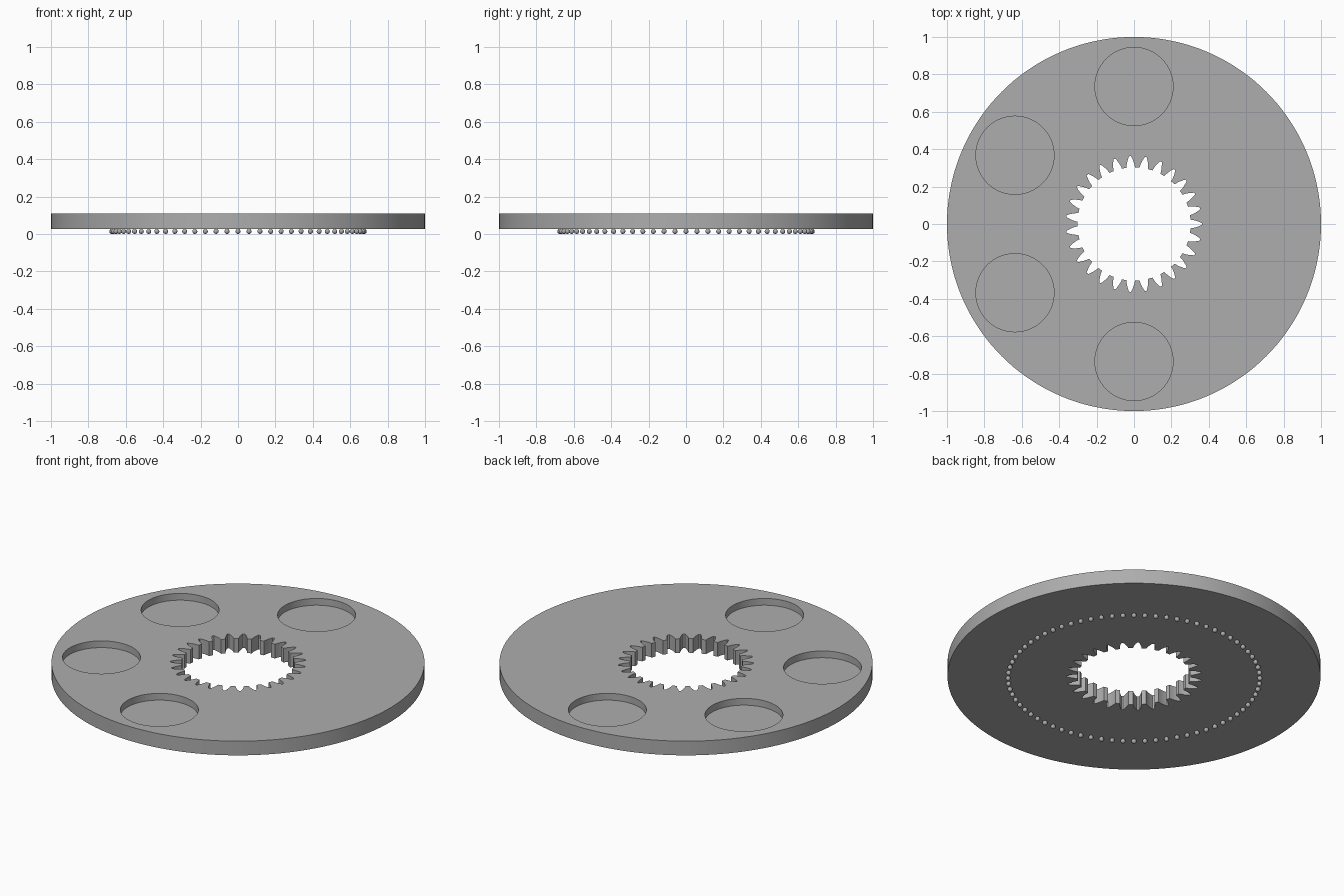
import bpy, bmesh, math
from mathutils import Matrix, Vector

old = bpy.data.objects.get("Cube")
if old:
    bpy.data.objects.remove(old, do_unlink=True)

BOTTOM, TOP = 0.026, 0.11
FLOOR = 0.07
TEETH = 27
BEADS = 72

grey = bpy.data.materials.new("plain grey")
grey.use_nodes = True
colour = (0.42, 0.42, 0.42, 1)
grey.diffuse_color = colour
grey.node_tree.nodes["Principled BSDF"].inputs["Base Color"].default_value = colour


def polar(radius, angle):
    return Vector((radius * math.cos(angle), radius * math.sin(angle), 0))


def circle(radius, count, centre=Vector()):
    return [centre + polar(radius, math.tau * i / count) for i in range(count)]


def prism(name, outline, low, high):
    """Extrude a flat outline between two heights."""
    bm = bmesh.new()
    base = bm.faces.new([bm.verts.new((p.x, p.y, low)) for p in outline])
    grown = bmesh.ops.extrude_face_region(bm, geom=[base])["geom"]
    bmesh.ops.translate(bm, vec=(0, 0, high - low),
                        verts=[g for g in grown if isinstance(g, bmesh.types.BMVert)])
    bmesh.ops.recalc_face_normals(bm, faces=bm.faces)
    return finish(name, bm)


def finish(name, bm):
    mesh = bpy.data.meshes.new(name)
    bm.to_mesh(mesh)
    bm.free()
    mesh.materials.append(grey)
    obj = bpy.data.objects.new(name, mesh)
    bpy.context.collection.objects.link(obj)
    return obj


def smooth(obj):
    bpy.ops.object.select_all(action='DESELECT')
    obj.select_set(True)
    bpy.context.view_layer.objects.active = obj
    bpy.ops.object.shade_smooth_by_angle(angle=math.radians(25))


def cut(target, cutter):
    mod = target.modifiers.new("cut", 'BOOLEAN')
    mod.operation, mod.solver, mod.object = 'DIFFERENCE', 'EXACT', cutter
    bpy.context.view_layer.objects.active = target
    bpy.ops.object.modifier_apply(modifier=mod.name)
    bpy.data.objects.remove(cutter, do_unlink=True)


# Round plate
plate = prism("plate", circle(1.0, 144), BOTTOM, TOP)

# Toothed centre hole: radius and half-width of each notch, root to tip
flank = [(0.303, 0.023), (0.32, 0.0205), (0.335, 0.0165), (0.35, 0.011), (0.363, 0.005)]
outline = []
for t in range(TEETH):
    mid = math.tau * t / TEETH
    outline += [polar(r, mid - w / r) for r, w in flank]
    outline += [polar(r, mid + w / r) for r, w in reversed(flank)]
cut(plate, prism("gear_cutter", outline, BOTTOM - 0.1, TOP + 0.1))

# Four round pockets in the top
for degrees in (90, 150, 210, 270):
    centre = polar(0.735, math.radians(degrees))
    cut(plate, prism("pocket_cutter", circle(0.209, 64, centre), FLOOR, TOP + 0.1))
smooth(plate)

# Ring of bearing beads under the plate
bm = bmesh.new()
for i in range(BEADS):
    spot = polar(0.675, math.tau * i / BEADS) + Vector((0, 0, 0.0135))
    bmesh.ops.create_uvsphere(bm, u_segments=12, v_segments=8, radius=0.0135,
                              matrix=Matrix.Translation(spot))
smooth(finish("bearing_beads", bm))
